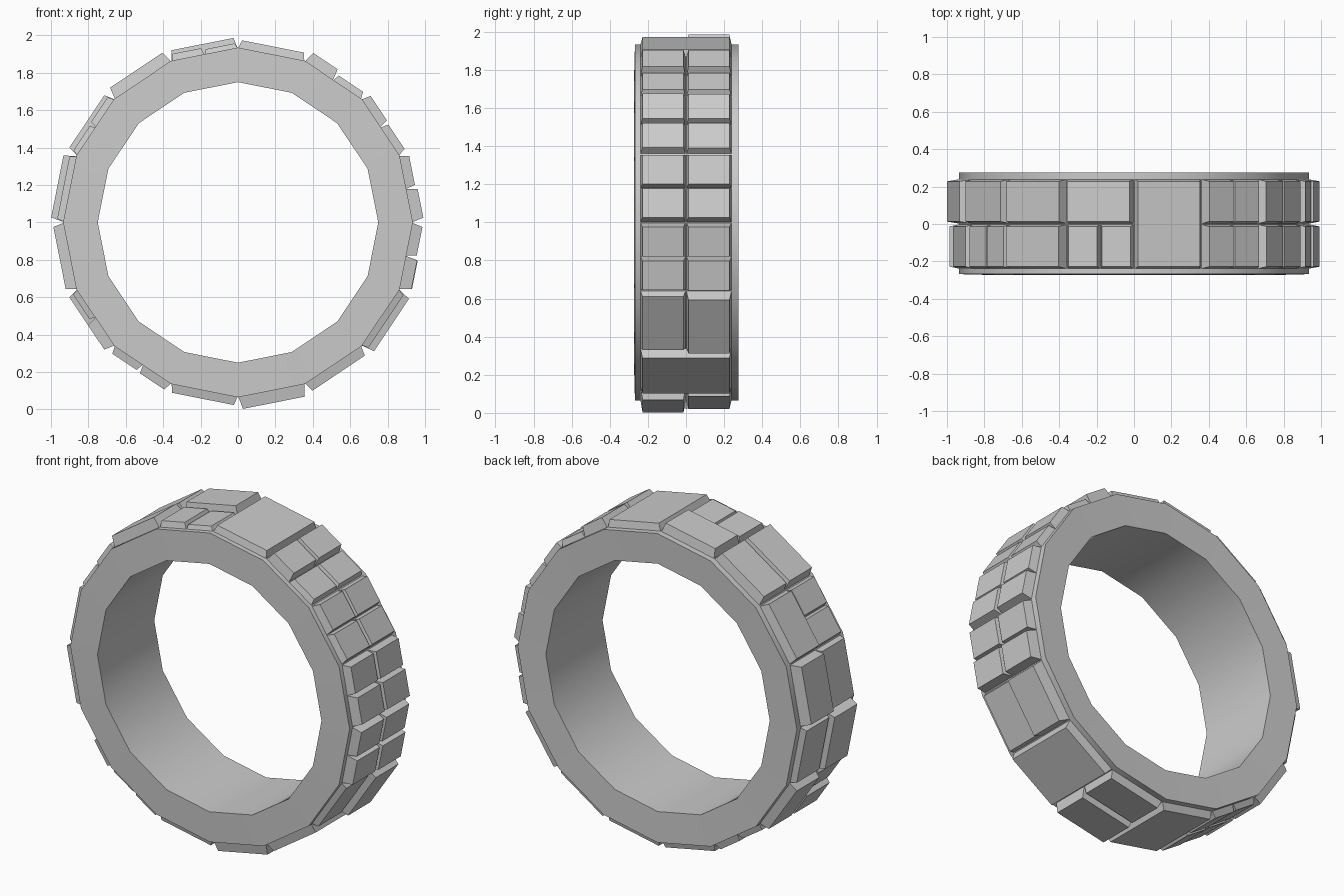
import bpy, bmesh, math
from mathutils import Vector

cube = bpy.data.objects.get("Cube")
if cube:
    bpy.data.objects.remove(cube, do_unlink=True)

SIDES = 16
STEP = 2 * math.pi / SIDES
R_OUT, R_IN = 0.935, 0.75
APOTHEM = R_OUT * math.cos(STEP / 2)
HALF = R_OUT * math.sin(STEP / 2) - 0.002
EDGE = 0.24       # half width of the tread area
INSET = 0.012     # taper of each block

grey = bpy.data.materials.new("grey")
grey.use_nodes = True
grey.diffuse_color = (0.6, 0.6, 0.6, 1)
grey.node_tree.nodes["Principled BSDF"].inputs["Base Color"].default_value = (0.6, 0.6, 0.6, 1)


def finish(bm, name):
    bmesh.ops.recalc_face_normals(bm, faces=bm.faces)
    mesh = bpy.data.meshes.new(name)
    bm.to_mesh(mesh)
    bm.free()
    mesh.materials.append(grey)
    obj = bpy.data.objects.new(name, mesh)
    bpy.context.collection.objects.link(obj)
    return obj


# Ring band: rectangular section swept around 16 sides
bm = bmesh.new()
section = [(R_OUT, -0.268), (R_OUT, 0.275), (R_IN, 0.27), (R_IN, -0.273)]
loops = [[bm.verts.new((r * math.cos(k * STEP), y, 1 + r * math.sin(k * STEP)))
          for r, y in section] for k in range(SIDES)]
for k in range(SIDES):
    a, b = loops[k], loops[(k + 1) % SIDES]
    for j in range(4):
        n = (j + 1) % 4
        bm.faces.new((a[j], a[n], b[n], b[j]))
ring = finish(bm, "ring_band")
bpy.ops.object.select_all(action='DESELECT')
ring.select_set(True)
bpy.context.view_layer.objects.active = ring
bpy.ops.object.shade_smooth_by_angle(angle=math.radians(30))


def block(bm, side, t0, t1, y0, y1, height):
    """Tapered block on one flat side of the ring."""
    ang = (side + 0.5) * STEP
    out = Vector((math.cos(ang), 0, math.sin(ang)))
    along = Vector((-math.sin(ang), 0, math.cos(ang)))

    def quad(radius, i):
        return [bm.verts.new(Vector((0, y, 1)) + out * radius + along * t)
                for t, y in ((t0 + i, y0 + i), (t1 - i, y0 + i),
                             (t1 - i, y1 - i), (t0 + i, y1 - i))]

    low, top = quad(APOTHEM - 0.005, 0), quad(APOTHEM + height, INSET)
    bm.faces.new(low)
    bm.faces.new(top)
    for j in range(4):
        n = (j + 1) % 4
        bm.faces.new((low[j], low[n], top[n], top[j]))


# Block heights per side: (front row, back row); a lone row spans the full width
treads = [
    ((.06, .05), (.06, .05)), ((.042, .048), (.04, .045)),
    ((.035, .06), (.035, .06)), ((.042,),),
    ((.025, .035), (.055,)), ((.062,), (.058,)),
    ((.035, .028), (.055,)), ((.035,), (.068,)),
    ((.056,), (.035,)), ((.03, .055), (.055,)),
    ((.04, .045), (.035, .04)), ((.045,),),
    ((.066,), (.048,)), ((.052,),),
    ((.035,), (.07,)), ((.062, .055), (.065, .055)),
]
bm = bmesh.new()
for side, rows in enumerate(treads):
    spans = [(-EDGE, EDGE)] if len(rows) == 1 else [(-EDGE, -0.001), (0.001, EDGE)]
    for (y0, y1), heights in zip(spans, rows):
        size = 2 * HALF / len(heights)
        for i, h in enumerate(heights):
            t = -HALF + i * size
            block(bm, side, t, t + size, y0, y1, h)
finish(bm, "tread_blocks")
